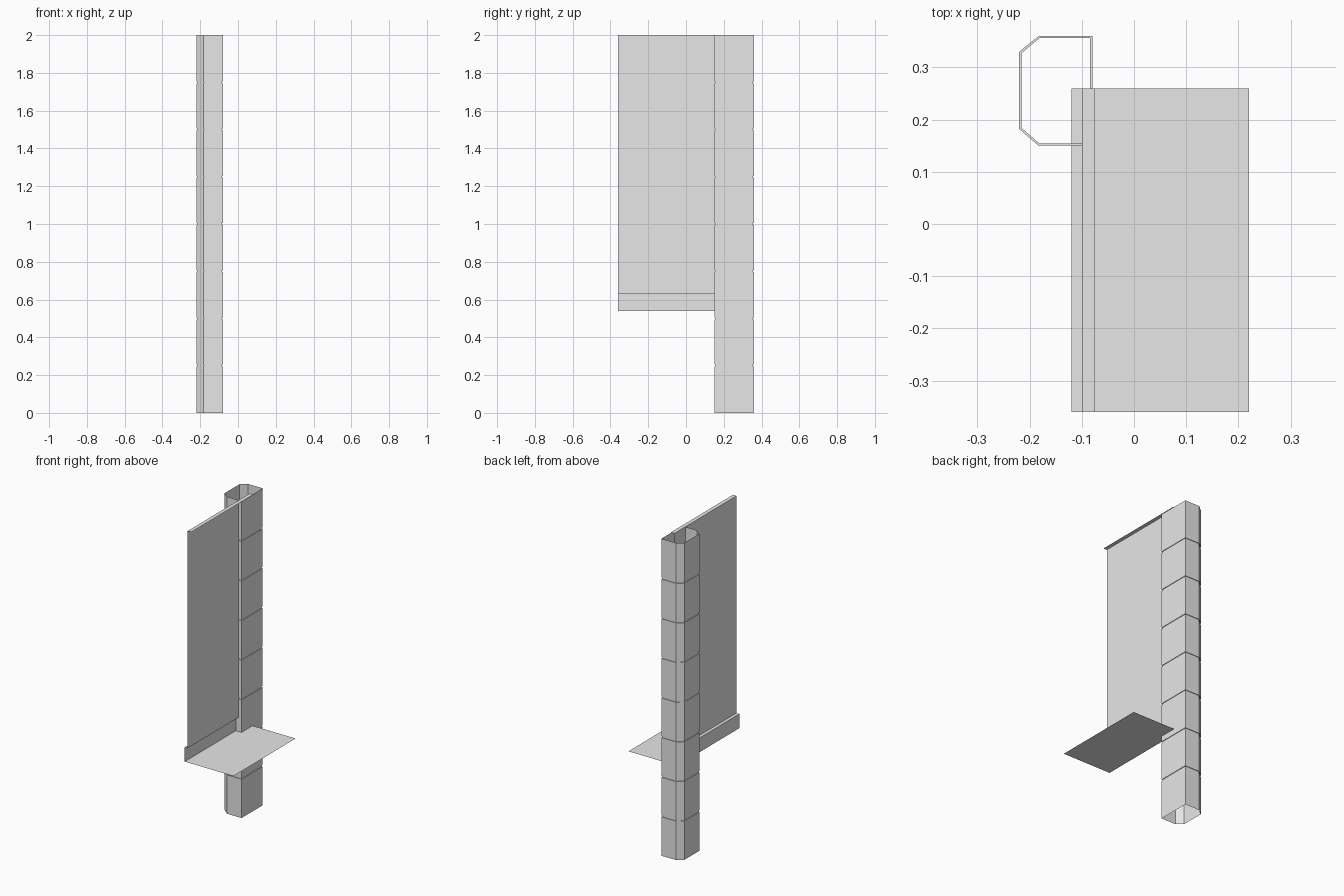
import bpy
import bmesh

cube = bpy.data.objects.get("Cube")
if cube:
    bpy.data.objects.remove(cube, do_unlink=True)

# One plain grey for every part
grey = bpy.data.materials.new("plain_grey")
grey.use_nodes = True
colour = (0.8, 0.8, 0.8, 1)
grey.diffuse_color = colour
next(n for n in grey.node_tree.nodes if n.type == 'BSDF_PRINCIPLED').inputs["Base Color"].default_value = colour

Y_FRONT, Y_BACK = -0.36, 0.26
WALL_X = -0.10
TOP = 2.0


def finish(bm, name):
    mesh = bpy.data.meshes.new(name)
    bm.to_mesh(mesh)
    bm.free()
    mesh.materials.append(grey)
    obj = bpy.data.objects.new(name, mesh)
    bpy.context.collection.objects.link(obj)
    return obj


def sheet(name, a, b):
    """Flat strip along y between two (x, z) points."""
    bm = bmesh.new()
    corners = [(a, Y_FRONT), (a, Y_BACK), (b, Y_BACK), (b, Y_FRONT)]
    bm.faces.new([bm.verts.new((p[0], y, p[1])) for p, y in corners])
    return finish(bm, name)


# Floor, recessed skirting, ledge and ceiling strip
sheet("floor", (0.22, 0.54), (-0.12, 0.54))
sheet("skirting", (-0.12, 0.54), (-0.12, 0.63))
sheet("skirting_ledge", (-0.12, 0.63), (WALL_X, 0.63))
sheet("ceiling_strip", (WALL_X, TOP), (-0.075, TOP))

# Wall sheet with raised square panels, hollow at the back
ys = [Y_FRONT, -0.288, -0.088, -0.072, 0.13, Y_BACK]
zs = [0.63]
for row in range(6):
    base = 0.645 + 0.226 * row
    zs += [base, base + 0.208]
zs.append(TOP)

bm = bmesh.new()
grid = [[bm.verts.new((WALL_X, y, z)) for z in zs] for y in ys]
panels = []
for i in range(len(ys) - 1):
    for j in range(len(zs) - 1):
        face = bm.faces.new((grid[i][j], grid[i + 1][j],
                             grid[i + 1][j + 1], grid[i][j + 1]))
        if i % 2 and j % 2 and i < 4:
            panels.append(face)
bmesh.ops.inset_individual(bm, faces=panels, thickness=0.0004, depth=0.01)
finish(bm, "panelled_wall")

# Hollow column with a groove at every joint
outline = [(-0.08, 0.15), (-0.08, 0.36), (-0.183, 0.36),
           (-0.22, 0.33), (-0.22, 0.182), (-0.183, 0.15)]
cx, cy = -0.15, 0.255
DEPTH, HALF = 0.004, 0.005


def ring(bm, z, inset):
    kx, ky = 1 - inset / 0.07, 1 - inset / 0.105
    return [bm.verts.new((cx + (x - cx) * kx, cy + (y - cy) * ky, z))
            for x, y in outline]


levels = [(0, 0)]
for joint in range(1, 8):
    z = joint * 0.25
    levels += [(z - HALF, 0), (z - HALF, DEPTH), (z + HALF, DEPTH), (z + HALF, 0)]
levels.append((TOP, 0))

bm = bmesh.new()
rings = [ring(bm, z, inset) for z, inset in levels]
for low, high in zip(rings, rings[1:]):
    for k in range(len(outline)):
        n = (k + 1) % len(outline)
        bm.faces.new((low[k], low[n], high[n], high[k]))
finish(bm, "jointed_column")
